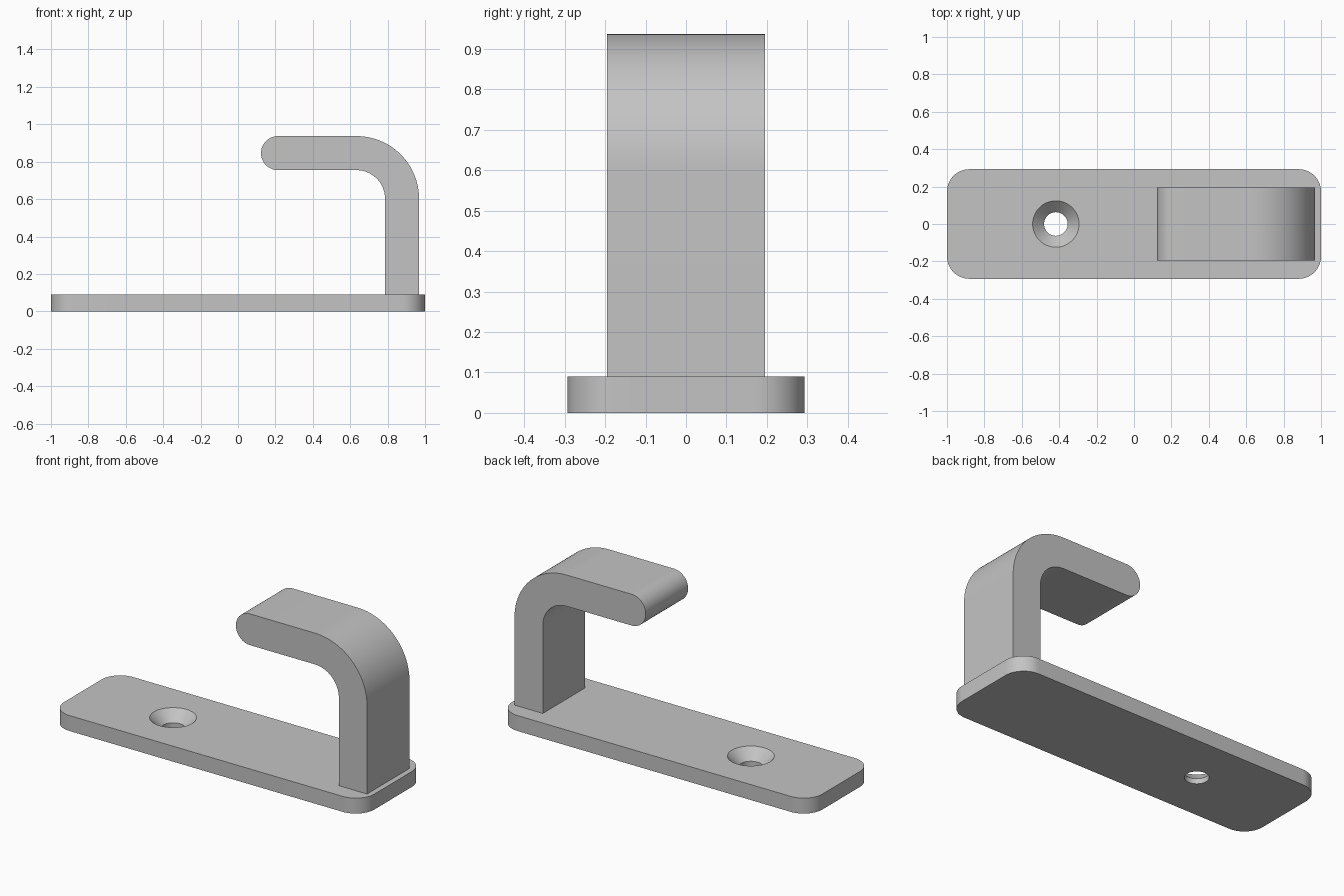
import bpy, bmesh, math
from mathutils import Vector

if "Cube" in bpy.data.objects:
    bpy.data.objects.remove(bpy.data.objects["Cube"])

grey = bpy.data.materials.new("light grey")
grey.diffuse_color = (0.55, 0.55, 0.55, 1)
grey.use_nodes = True
grey.node_tree.nodes["Principled BSDF"].inputs["Base Color"].default_value = grey.diffuse_color


def arc(cx, cy, r, a0, a1, n=16):
    """Points on an arc, angles in degrees."""
    return [(cx + r * math.cos(math.radians(a0 + (a1 - a0) * i / n)),
             cy + r * math.sin(math.radians(a0 + (a1 - a0) * i / n))) for i in range(n + 1)]


def add_object(name, bm):
    bmesh.ops.remove_doubles(bm, verts=bm.verts, dist=1e-5)
    bmesh.ops.recalc_face_normals(bm, faces=bm.faces)
    mesh = bpy.data.meshes.new(name)
    bm.to_mesh(mesh)
    bm.free()
    mesh.materials.append(grey)
    obj = bpy.data.objects.new(name, mesh)
    bpy.context.collection.objects.link(obj)
    return obj


def extrude_profile(name, points, offset):
    """Fill a closed 3D outline and extrude it by offset."""
    bm = bmesh.new()
    face = bm.faces.new([bm.verts.new(p) for p in points])
    new = bmesh.ops.extrude_face_region(bm, geom=[face])["geom"]
    bmesh.ops.translate(bm, vec=Vector(offset),
                        verts=[v for v in new if isinstance(v, bmesh.types.BMVert)])
    return add_object(name, bm)


def smooth(obj):
    bpy.ops.object.select_all(action='DESELECT')
    obj.select_set(True)
    bpy.context.view_layer.objects.active = obj
    bpy.ops.object.shade_smooth_by_angle(angle=math.radians(30))


# Base plate with rounded corners
LENGTH, WIDTH, THICK, CORNER = 1.0, 0.293, 0.09, 0.12
outline = []
for sx, sy, a in ((1, 1, 0), (-1, 1, 90), (-1, -1, 180), (1, -1, 270)):
    outline += arc(sx * (LENGTH - CORNER), sy * (WIDTH - CORNER), CORNER, a, a + 90)
plate = extrude_profile("base_plate", [(x, y, 0) for x, y in outline], (0, 0, THICK))

# Countersunk screw hole, cut with a turned profile
bm = bmesh.new()
rings = []
for r, z in ((0.063, -0.05), (0.063, 0.03), (0.124, THICK), (0.124, 0.15)):
    rings.append([bm.verts.new((x - 0.418, y, z)) for x, y in arc(0, 0, r, 0, 360, 64)[:-1]])
for lower, upper in zip(rings, rings[1:]):
    for i in range(64):
        j = (i + 1) % 64
        bm.faces.new((lower[i], lower[j], upper[j], upper[i]))
bm.faces.new(rings[0])
bm.faces.new(rings[-1])
cutter = add_object("screw_hole_cutter", bm)
cutter.hide_render = True

cut = plate.modifiers.new("screw hole", 'BOOLEAN')
cut.operation, cut.solver, cut.object = 'DIFFERENCE', 'EXACT', cutter
bpy.context.view_layer.objects.active = plate
bpy.ops.object.modifier_apply(modifier=cut.name)
bpy.data.objects.remove(cutter)

# Hook arm: upright, rounded bend and full-round tip
TOP, BAR, BACK, BEND = 0.937, 0.182, 0.968, 0.335
cx, cz = BACK - BEND, TOP - BEND
profile = [(BACK, THICK)]
profile += arc(cx, cz, BEND, 0, 90, 32)
profile += arc(0.123 + BAR / 2, TOP - BAR / 2, BAR / 2, 90, 270, 32)
profile += arc(cx, cz, BEND - BAR, 90, 0, 32)
profile += [(BACK - BAR, THICK)]
hook = extrude_profile("hook_arm", [(x, -0.195, z) for x, z in profile], (0, 0.39, 0))

for part in (plate, hook):
    smooth(part)
